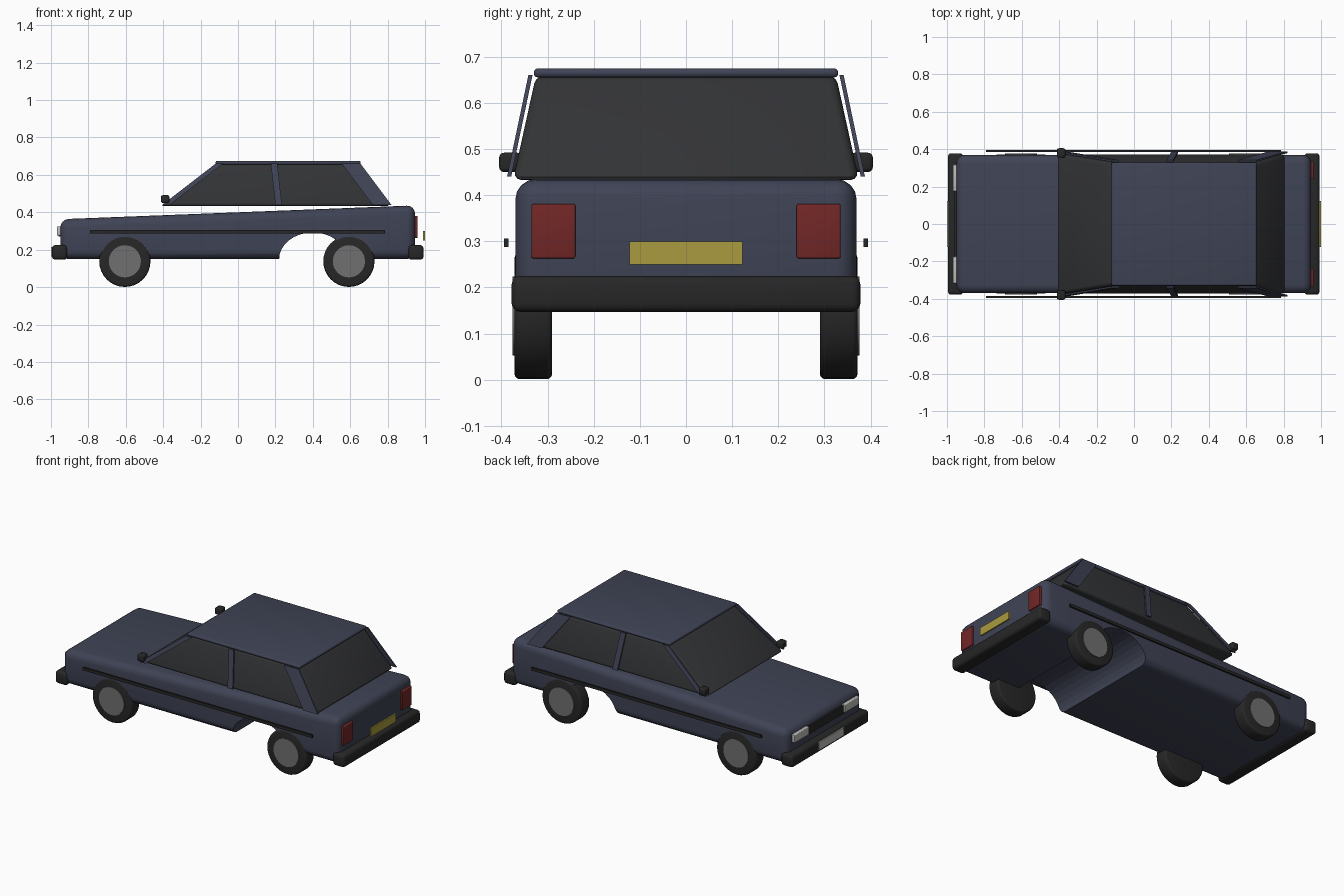
import bpy, bmesh, math
from mathutils import Vector

if "Cube" in bpy.data.objects:
    bpy.data.objects.remove(bpy.data.objects["Cube"])


def mat(name, r, g, b):
    m = bpy.data.materials.new(name)
    m.diffuse_color = (r, g, b, 1)
    m.use_nodes = True
    m.node_tree.nodes["Principled BSDF"].inputs["Base Color"].default_value = m.diffuse_color
    return m


PAINT = mat("paint", 0.05, 0.056, 0.09)
GLASS = mat("dark_glass", 0.032, 0.033, 0.036)
RUBBER = mat("black_plastic", 0.02, 0.02, 0.02)
HUB = mat("hub_grey", 0.16, 0.16, 0.16)
RED = mat("red_lens", 0.17, 0.02, 0.02)
YELLOW = mat("yellow_plate", 0.4, 0.33, 0.05)
WHITE = mat("pale_lens", 0.5, 0.5, 0.48)


def apply_mods(ob):
    bpy.ops.object.select_all(action='DESELECT')
    bpy.context.view_layer.objects.active = ob
    ob.select_set(True)
    for m in list(ob.modifiers):
        bpy.ops.object.modifier_apply(modifier=m.name)
    bpy.ops.object.shade_smooth_by_angle(angle=math.radians(35))


def finish(ob, material, bevel=0, segments=3):
    ob.data.materials.append(material)
    if bevel:
        m = ob.modifiers.new("bevel", 'BEVEL')
        m.width, m.segments, m.limit_method = bevel, segments, 'ANGLE'
    apply_mods(ob)
    return ob


def prism(name, profile, offsets, material, bevel=0, segments=3):
    """Join an xz profile on two sides; offsets gives (y_a, y_b) for a height z."""
    bm = bmesh.new()
    a = [bm.verts.new((x, offsets(z)[0], z)) for x, z in profile]
    b = [bm.verts.new((x, offsets(z)[1], z)) for x, z in profile]
    n = len(profile)
    bm.faces.new(a)
    bm.faces.new(b[::-1])
    for i in range(n):
        bm.faces.new((a[i], b[i], b[(i + 1) % n], a[(i + 1) % n]))
    bmesh.ops.recalc_face_normals(bm, faces=bm.faces)
    me = bpy.data.meshes.new(name)
    bm.to_mesh(me)
    bm.free()
    ob = bpy.data.objects.new(name, me)
    bpy.context.collection.objects.link(ob)
    return finish(ob, material, bevel, segments)


def box(name, x, y, z, material, bevel=0):
    profile = [(x[0], z[0]), (x[1], z[0]), (x[1], z[1]), (x[0], z[1])]
    return prism(name, profile, lambda _: y, material, bevel)


def disc(name, x, y, z, radius, depth, material, bevel=0):
    bpy.ops.mesh.primitive_cylinder_add(vertices=32, radius=radius, depth=depth,
                                        location=(x, y, z), rotation=(math.pi / 2, 0, 0))
    ob = bpy.context.object
    ob.name = name
    return finish(ob, material, bevel)


# Lower body, rounded all round, with the arch cut right through
body = prism("body", [(-0.95, 0.15), (0.947, 0.15), (0.947, 0.437), (-0.95, 0.363)],
             lambda z: (-0.37, 0.37), PAINT, 0.045, 4)
bpy.ops.mesh.primitive_cylinder_add(vertices=32, radius=1, depth=1,
                                    location=(0.4, 0, 0.15), rotation=(math.pi / 2, 0, 0))
cutter = bpy.context.object
cutter.name = "arch_cutter"
cutter.scale = (0.18, 0.142, 1.2)
cutter.hide_render = True
cut = body.modifiers.new("arch", 'BOOLEAN')
cut.operation, cut.object, cut.solver = 'DIFFERENCE', cutter, 'EXACT'
apply_mods(body)
bpy.data.objects.remove(cutter)


# Glass cabin and roof
def cabin_half(z):
    return 0.375 - (z - 0.433) * 0.22


prism("cabin_glass", [(-0.415, 0.433), (0.81, 0.433), (0.645, 0.66), (-0.11, 0.66)],
      lambda z: (-cabin_half(z), cabin_half(z)), GLASS, 0.018)
box("roof", (-0.12, 0.655), (-0.33, 0.33), (0.655, 0.675), PAINT, 0.009)

# Thin roof pillars leaning inwards, outside the glass
pillars = {
    "front_pillar": [(-0.405, 0.44), (-0.365, 0.44), (-0.08, 0.66), (-0.12, 0.66)],
    "middle_pillar": [(0.2, 0.44), (0.235, 0.44), (0.21, 0.66), (0.175, 0.66)],
    "rear_pillar": [(0.72, 0.44), (0.82, 0.44), (0.655, 0.66), (0.555, 0.66)],
}

for side, s in (("left", -1), ("right", 1)):
    def span(lo, hi):
        return (s * lo, s * hi)

    for name, profile in pillars.items():
        prism(f"{side}_{name}", profile,
              lambda z: span(0.379 - (z - 0.44) * 0.21, 0.388 - (z - 0.44) * 0.21), PAINT)
    # Side trim and mirror
    box(f"{side}_trim", (-0.79, 0.786), span(0.385, 0.395), (0.288, 0.306), RUBBER)
    box(f"{side}_mirror", (-0.412, -0.367), span(0.355, 0.405), (0.45, 0.492), RUBBER, 0.01)
    # Lights
    box(f"{side}_tail_light", (0.93, 0.96), span(0.24, 0.335), (0.263, 0.381), RED, 0.004)
    box(f"{side}_headlight", (-0.968, -0.94), span(0.175, 0.318), (0.275, 0.325), WHITE, 0.004)
    # Wheels
    for end, x in (("front", -0.605), ("rear", 0.593)):
        disc(f"{side}_{end}_tyre", x, s * 0.331, 0.138, 0.137, 0.082, RUBBER, 0.012)
        disc(f"{side}_{end}_hub", x, s * 0.345, 0.138, 0.086, 0.062, HUB)

# Bumpers, grille and plates
box("front_bumper", (-0.995, -0.913), (-0.378, 0.378), (0.147, 0.225), RUBBER, 0.018)
box("rear_bumper", (0.91, 0.992), (-0.378, 0.378), (0.147, 0.225), RUBBER, 0.018)
box("grille", (-0.96, -0.94), (-0.175, 0.175), (0.27, 0.32), RUBBER)
box("front_plate", (-1.0, -0.99), (-0.122, 0.122), (0.165, 0.215), WHITE)
box("rear_plate", (0.99, 1.0), (-0.122, 0.122), (0.25, 0.3), YELLOW)
